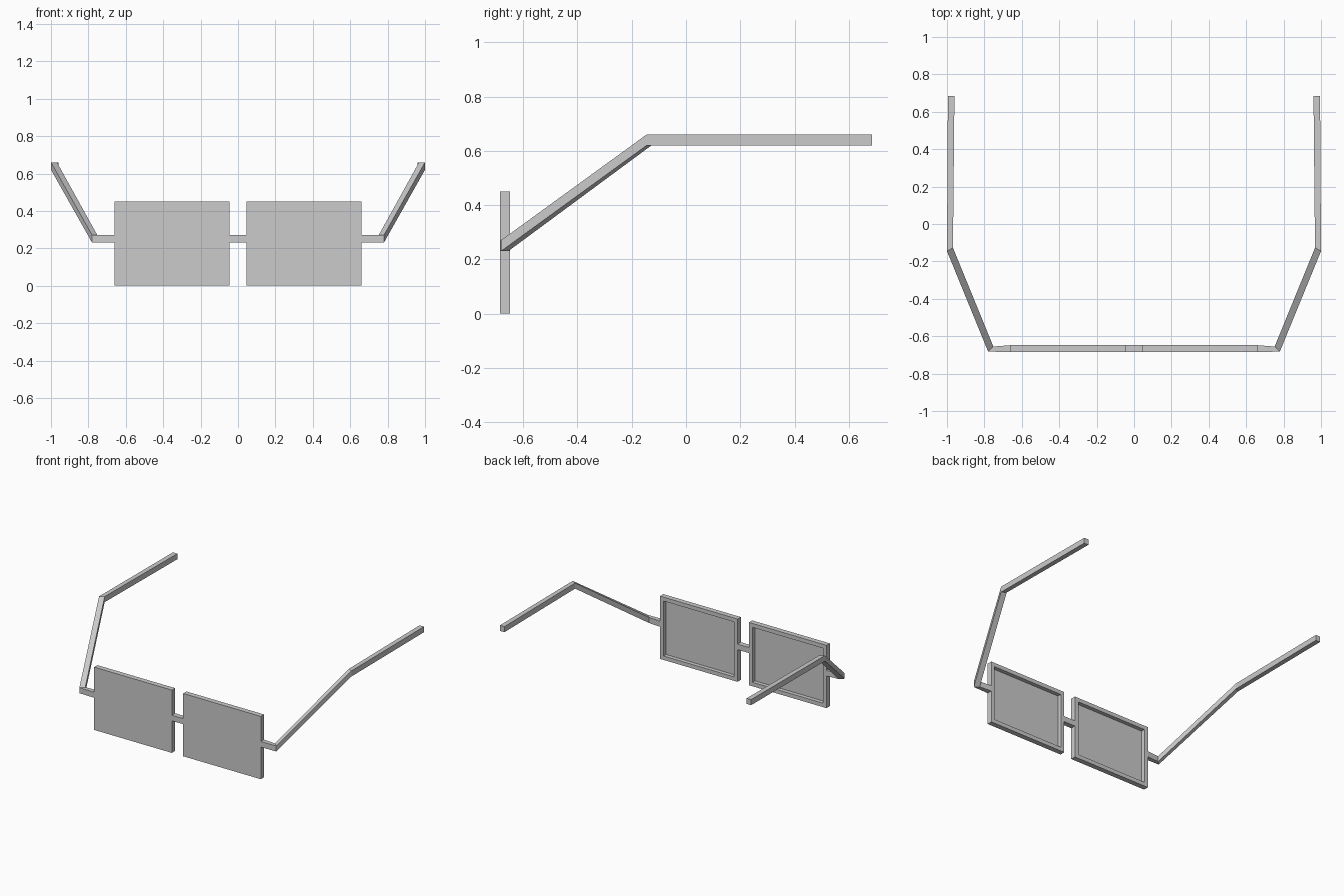
import bpy
import bmesh

cube = bpy.data.objects.get("Cube")
if cube:
    bpy.data.objects.remove(cube, do_unlink=True)

grey = bpy.data.materials.new("plain grey")
grey.use_nodes = True
colour = (0.6, 0.6, 0.6, 1)
grey.diffuse_color = colour
grey.node_tree.nodes["Principled BSDF"].inputs["Base Color"].default_value = colour

FRONT, BACK = -0.685, -0.648
BAR_LOW, BAR_HIGH = 0.23, 0.27


def finish(name, bm):
    bmesh.ops.recalc_face_normals(bm, faces=bm.faces)
    mesh = bpy.data.meshes.new(name)
    bm.to_mesh(mesh)
    bm.free()
    mesh.materials.append(grey)
    obj = bpy.data.objects.new(name, mesh)
    bpy.context.collection.objects.link(obj)
    return obj


def box(bm, low, high):
    verts = bmesh.ops.create_cube(bm, size=1)["verts"]
    for v in verts:
        for i in range(3):
            v.co[i] = low[i] if v.co[i] < 0 else high[i]


def lens(name, side):
    # Rectangular panel with a rimmed recess in its rear face
    bm = bmesh.new()
    x0, x1 = sorted((side * 0.045, side * 0.66))
    box(bm, (x0, FRONT, 0), (x1, BACK, 0.45))
    bm.normal_update()
    rear = max(bm.faces, key=lambda f: f.calc_center_median().y)
    bmesh.ops.inset_region(bm, faces=[rear], thickness=0.04)
    bmesh.ops.inset_region(bm, faces=[rear], thickness=0.0001)
    for v in rear.verts:
        v.co.y -= 0.028
    finish(name, bm)


def temple(name, side):
    # Square bar swept through hinge and bend: outer xy, inner xy, bottom, top
    stations = [
        ((0.66, FRONT), (0.66, BACK), BAR_LOW, BAR_HIGH),
        ((0.78, -0.682), (0.752, -0.655), BAR_LOW, BAR_HIGH),
        ((1.0, -0.145), (0.968, -0.127), 0.62, 0.66),
        ((0.995, 0.685), (0.96, 0.685), 0.62, 0.66),
    ]
    bm = bmesh.new()
    rings = []
    for outer, inner, low, high in stations:
        corners = [(outer, low), (inner, low), (inner, high), (outer, high)]
        rings.append([bm.verts.new((side * p[0], p[1], z)) for p, z in corners])
    for a, b in zip(rings, rings[1:]):
        for i in range(4):
            j = (i + 1) % 4
            bm.faces.new((a[i], a[j], b[j], b[i]))
    bm.faces.new(rings[0])
    bm.faces.new(rings[-1])
    finish(name, bm)


for label, side in (("left", 1), ("right", -1)):
    lens(label + "_lens_panel", side)
    temple(label + "_temple_arm", side)

# Bridge between the two panels
bm = bmesh.new()
box(bm, (-0.045, FRONT, BAR_LOW), (0.045, BACK, BAR_HIGH))
finish("nose_bridge", bm)
